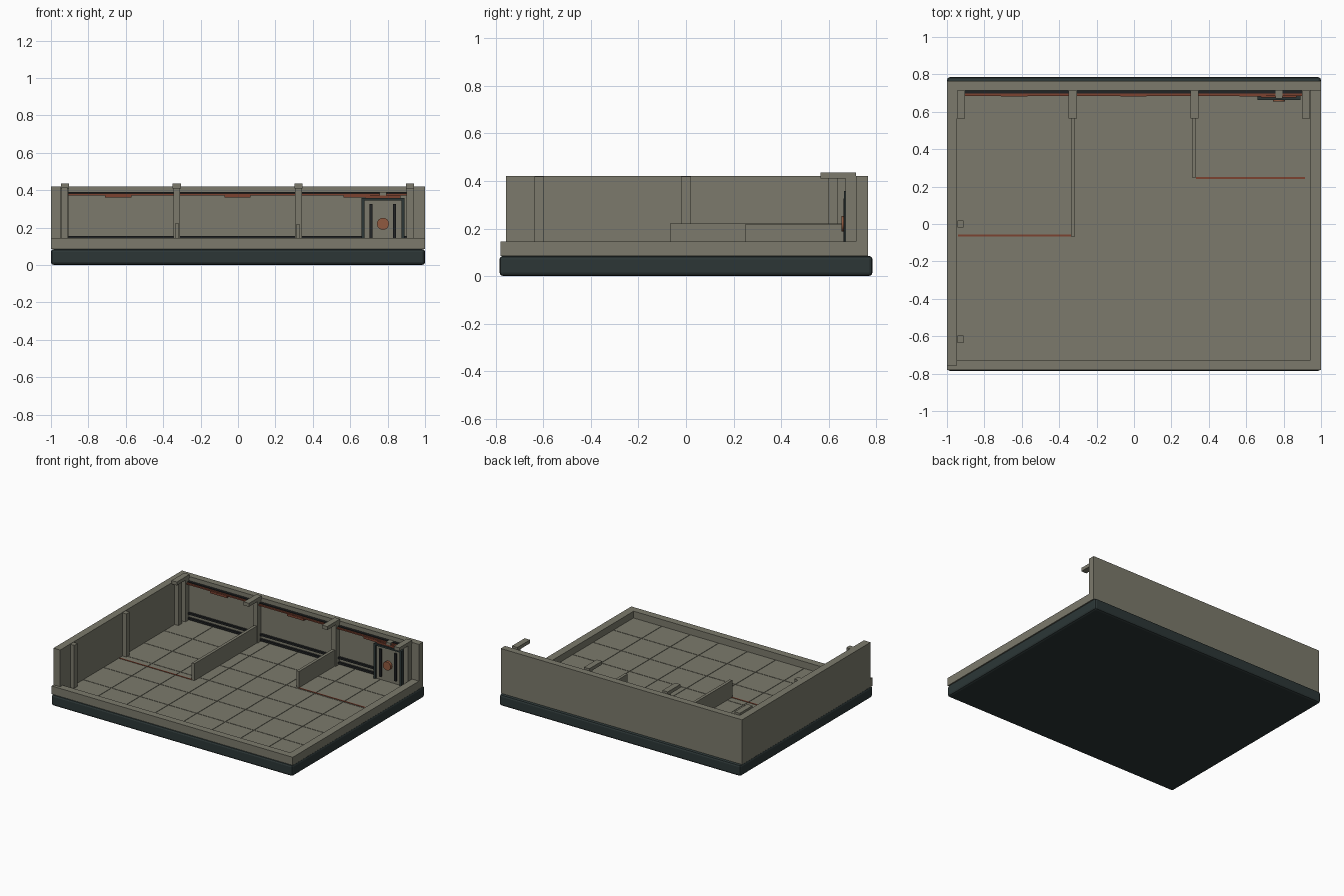
import bpy
import math

if "Cube" in bpy.data.objects:
    bpy.data.objects.remove(bpy.data.objects["Cube"], do_unlink=True)


def material(name, rgb):
    m = bpy.data.materials.new(name)
    m.use_nodes = True
    m.diffuse_color = (*rgb, 1)
    m.node_tree.nodes["Principled BSDF"].inputs["Base Color"].default_value = (*rgb, 1)
    return m


STONE = material("warm grey stone", (0.2, 0.195, 0.15))
SLATE = material("dark slate", (0.025, 0.037, 0.037))
BLACK = material("charcoal", (0.015, 0.017, 0.018))
RUST = material("rust red", (0.2, 0.055, 0.03))
COPPER = material("copper", (0.28, 0.1, 0.05))


def box(name, x, y, z, mat, bevel=0):
    """Box from (min, max) pairs along each axis."""
    bpy.ops.mesh.primitive_cube_add(size=1, location=[sum(r) / 2 for r in (x, y, z)])
    o = bpy.context.object
    o.name = name
    o.scale = [r[1] - r[0] for r in (x, y, z)]
    bpy.ops.object.transform_apply(location=False, rotation=False, scale=True)
    o.data.materials.append(mat)
    if bevel:
        mod = o.modifiers.new("edge", "BEVEL")
        mod.width, mod.segments = bevel, 2
    return o


def disc(name, x, y, z, radius, depth, mat):
    bpy.ops.mesh.primitive_cylinder_add(vertices=24, radius=radius, depth=depth,
                                        location=(x, y, z), rotation=(math.pi / 2, 0, 0))
    o = bpy.context.object
    o.name = name
    o.data.materials.append(mat)
    bpy.ops.object.shade_smooth_by_angle()


# Plinth and floor
BASE, FLOOR, CURB, WALL = 0.085, 0.095, 0.145, 0.42
box("plinth", (-1, 1), (-0.785, 0.785), (0, BASE), SLATE, 0.015)
box("floor_slab", (-0.95, 0.95), (-0.73, 0.72), (BASE - 0.01, FLOOR - 0.003), STONE)

# Floor tiles with fine joints
COLS, ROWS, JOINT = 8, 6, 0.002
x0, y0 = -0.945, -0.727
dx, dy = 1.89 / COLS, 1.442 / ROWS
for i in range(COLS):
    for j in range(ROWS):
        x, y = x0 + i * dx, y0 + j * dy
        box("floor_tile", (x + JOINT, x + dx - JOINT), (y + JOINT, y + dy - JOINT),
            (FLOOR - 0.005, FLOOR), STONE)

# Walls and low curbs
box("back_wall", (-1, 1), (0.715, 0.765), (BASE, WALL), STONE)
box("side_wall", (-1, -0.945), (-0.757, 0.715), (BASE, WALL), STONE)
box("front_curb", (-1, 1), (-0.78, -0.727), (BASE, CURB), STONE)
box("side_curb", (0.943, 1), (-0.727, 0.715), (BASE, CURB), STONE)

# Pillars with overhanging brackets on the back wall
for x in (-0.925, -0.327, 0.323, 0.92):
    box("back_pillar", (x - 0.018, x + 0.018), (0.672, 0.715), (FLOOR, 0.41), STONE)
    box("roof_bracket", (x - 0.022, x + 0.022), (0.565, 0.715), (0.41, 0.436), STONE)

# Pilasters on the side wall
for y in (-0.617, 0, 0.617):
    box("side_pilaster", (-0.945, -0.912), (y - 0.02, y + 0.02), (FLOOR, WALL - 0.002), STONE)

# Low partitions and painted floor lines
box("long_partition", (-0.337, -0.315), (-0.067, 0.68), (FLOOR, 0.222), STONE)
box("short_partition", (0.31, 0.332), (0.248, 0.68), (FLOOR, 0.216), STONE)
box("floor_line_left", (-0.94, -0.337), (-0.067, -0.057), (FLOOR, FLOOR + 0.003), RUST)
box("floor_line_right", (0.332, 0.915), (0.24, 0.25), (FLOOR, FLOOR + 0.003), RUST)

# Rails, pipe and lamps on the back wall
for z in (0.11, 0.148):
    box("skirting_rail", (-0.905, 0.902), (0.7, 0.716), (z - 0.007, z + 0.007), BLACK)
box("cable_tray", (-0.905, 0.902), (0.697, 0.716), (0.381, 0.389), BLACK)
box("wall_pipe", (-0.905, 0.902), (0.685, 0.7), (0.372, 0.382), RUST)
for x in (-0.64, -0.003, 0.635):
    box("wall_lamp", (x - 0.07, x + 0.07), (0.682, 0.708), (0.36, 0.376), RUST)
    box("lamp_mount", (x - 0.05, x + 0.05), (0.695, 0.716), (0.365, 0.38), BLACK)

# Door with frame, bars and round handle
MID = 0.775
box("door_panel", (MID - 0.1, MID + 0.1), (0.675, 0.716), (FLOOR, 0.345), STONE)
for s in (-1, 1):
    a, b = sorted((MID + s * 0.1, MID + s * 0.115))
    box("door_jamb", (a, b), (0.664, 0.716), (FLOOR, 0.345), SLATE)
    box("door_bar", (MID + s * 0.063 - 0.008, MID + s * 0.063 + 0.008),
        (0.663, 0.677), (0.12, 0.327), BLACK)
box("door_lintel", (MID - 0.115, MID + 0.115), (0.664, 0.716), (0.345, 0.358), SLATE)
box("door_header", (MID - 0.095, MID + 0.095), (0.676, 0.716), (0.358, 0.372), RUST)
box("door_sensor", (MID - 0.018, MID + 0.018), (0.672, 0.716), (0.372, 0.39), STONE)
disc("door_handle", MID, 0.666, 0.22, 0.032, 0.022, COPPER)
